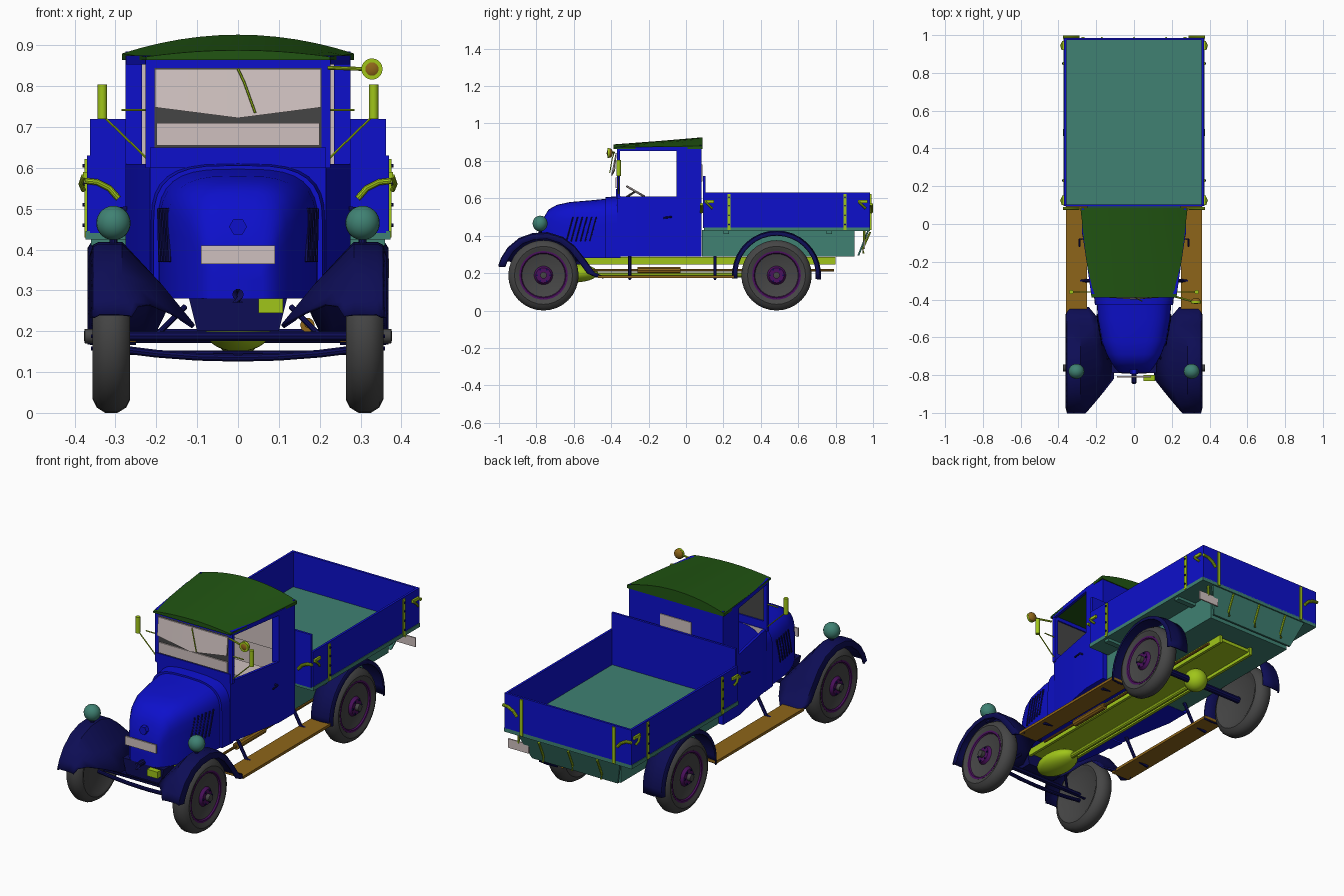
import bpy, bmesh, math
from mathutils import Vector, Matrix

default_cube = bpy.data.objects.get("Cube")
if default_cube:
    bpy.data.objects.remove(default_cube, do_unlink=True)


def make_material(name, red, green, blue):
    material = bpy.data.materials.new(name)
    material.use_nodes = True
    colour = (red, green, blue, 1)
    material.diffuse_color = colour
    material.node_tree.nodes["Principled BSDF"].inputs["Base Color"].default_value = colour
    return material


BLUE = make_material("body blue", .004, .005, .6)
NAVY = make_material("fender navy", .004, .004, .09)
GREEN = make_material("roof green", .015, .09, .006)
TEAL = make_material("bed teal", .05, .22, .17)
LIME = make_material("fitting lime", .35, .56, .01)
BROWN = make_material("board brown", .27, .13, .01)
PURPLE = make_material("wheel purple", .07, .005, .11)
RUBBER = make_material("tyre grey", .06, .06, .06)
PALE = make_material("glass beige", .62, .53, .52)

built = []


def finish(name, bm, *materials):
    """Turn a bmesh into a linked object."""
    bmesh.ops.recalc_face_normals(bm, faces=bm.faces)
    mesh = bpy.data.meshes.new(name)
    bm.to_mesh(mesh)
    bm.free()
    for material in materials:
        mesh.materials.append(material)
    obj = bpy.data.objects.new(name, mesh)
    bpy.context.collection.objects.link(obj)
    built.append(obj)
    return obj


def loft(name, sections, *materials, closed=True, caps=True, thick=0, rule=None):
    """Skin a row of equal cross-sections; rule(section) picks a material slot."""
    bm = bmesh.new()
    rings = [[bm.verts.new(p) for p in section] for section in sections]
    count = len(rings[0])
    for row, (a, b) in enumerate(zip(rings, rings[1:])):
        for i in range(count if closed else count - 1):
            j = (i + 1) % count
            face = bm.faces.new((a[i], a[j], b[j], b[i]))
            face.material_index = rule(row) if rule else 0
    if caps and closed:
        bm.faces.new(rings[0])
        last = bm.faces.new(rings[-1])
        last.material_index = rule(len(rings) - 1) if rule else 0
    obj = finish(name, bm, *materials)
    if thick:
        solid = obj.modifiers.new("thickness", "SOLIDIFY")
        solid.thickness = thick
        solid.offset = 0
    return obj


def box(name, x, y, z, material):
    ring = [(x[0], y[0]), (x[1], y[0]), (x[1], y[1]), (x[0], y[1])]
    return loft(name, [[(a, b, height) for a, b in ring] for height in z], material)


def tube(name, points, radius, material, sides=10):
    points = [Vector(p) for p in points]
    rings = []
    for i, p in enumerate(points):
        along = points[min(i + 1, len(points) - 1)] - points[max(i - 1, 0)]
        turn = along.to_track_quat("Z", "Y")
        angles = [math.tau * k / sides for k in range(sides)]
        rings.append([p + turn @ Vector((math.cos(a) * radius, math.sin(a) * radius, 0)) for a in angles])
    return loft(name, rings, material)


def lathe(name, profile, centre, *materials, sides=32, rule=None):
    """Spin an (x, radius) profile around the x direction."""
    angles = [math.tau * k / sides for k in range(sides)]
    rings = [[(centre[0] + x, centre[1] + r * math.cos(a), centre[2] + r * math.sin(a)) for a in angles]
             for x, r in profile]
    return loft(name, rings, *materials, rule=rule)


def ball(name, centre, radii, material):
    bm = bmesh.new()
    place = Matrix.Translation(centre) @ Matrix.Diagonal((*radii, 1))
    bmesh.ops.create_uvsphere(bm, u_segments=24, v_segments=14, radius=1, matrix=place)
    return finish(name, bm, material)


def both(obj):
    """Name the part for the left and copy it to the right."""
    twin = obj.copy()
    twin.data = obj.data.copy()
    twin.data.transform(Matrix.Scale(-1, 4, (1, 0, 0)))
    twin.data.flip_normals()
    twin.name = "right_" + obj.name
    obj.name = "left_" + obj.name
    bpy.context.collection.objects.link(twin)
    built.append(twin)


# Wheels
for end, axle_y in (("front", -.762), ("rear", .484)):
    hub = (.31, axle_y, .188)
    tyre = [(-.03, .12), (-.042, .14), (-.046, .155), (-.036, .175), (-.015, .188),
            (.015, .188), (.036, .175), (.046, .155), (.042, .14), (.03, .12)]
    both(lathe(end + "_tyre", tyre, hub, RUBBER))
    disc = [(-.02, .13), (.037, .13), (.037, .12), (.022, .11), (.03, .05), (.045, .04), (.045, .025)]
    both(lathe(end + "_wheel_disc", disc, hub, PURPLE))
    both(lathe(end + "_hub_cap", [(.04, .018), (.065, .018), (.067, .01)], hub, RUBBER, sides=12))
    for k in range(6):
        a = math.tau * k / 6
        spot = Vector((.34, axle_y + .035 * math.cos(a), .188 + .035 * math.sin(a)))
        both(tube(end + "_wheel_bolt", [spot, spot + Vector((.02, 0, 0))], .005, NAVY, sides=6))

# Axles and steering
tube("rear_axle", [(-.3, .484, .188), (.3, .484, .188)], .018, NAVY)
ball("differential", (0, .484, .2), (.06, .06, .06), LIME)
tube("front_axle", [(-.34, -.762, .188), (.34, -.762, .188)], .012, NAVY)
tube("front_spring", [(x / 10, -.762, .135 + .0025 * x * x) for x in range(-3, 4)], .01, NAVY)
tube("steering_rod", [(-.3, -.72, .147), (.3, -.72, .147)], .006, NAVY)
both(tube("axle_brace", [(.2, -.762, .19), (.13, -.7, .26)], .007, NAVY))

# Chassis and underside
box("chassis_pan", (-.1, .1), (-.7, .79), (.262, .28), LIME)
both(box("chassis_rail", (.09, .105), (-.72, .8), (.245, .286), LIME))
ball("engine_sump", (0, -.6, .2), (.08, .13, .05), LIME)
tube("torque_tube", [(0, -.58, .19), (0, .45, .19)], .014, LIME)
box("front_lime_plate", (.05, .11), (-.83, -.8), (.245, .28), LIME)
tube("exhaust_pipe", [(.17, -.5, .215), (.17, .79, .215)], .007, BROWN)
tube("muffler", [(.17, -.26, .215), (.17, -.24, .215), (.17, -.05, .215), (.17, -.03, .215)], .018, BROWN)
both(box("running_board", (.25, .36), (-.47, .26), (.174, .188), BROWN))
for y in (-.3, .155):
    both(tube("board_bracket", [(.2, y, .29), (.26, y, .185), (.34, y, .172)], .009, NAVY, sides=6))

# Front fenders: crown, outer lip and an apron sloping down to the hood
arch = [(-1, .24, .26, .235), (-.985, .28, .245, .26), (-.95, .335, .215, .265), (-.89, .385, .165, .245),
        (-.82, .41, .11, .215), (-.74, .415, .11, .21), (-.66, .39, .14, .23), (-.6, .345, .16, .25),
        (-.54, .27, .175, .25), (-.49, .2, .2, .2), (-.44, .18, .24, .18)]
sections = []
for y, z, inner_x, inner_z in arch:
    lip = Vector((.36, y, z)).lerp(Vector((.36, -.762, .19)), .14)
    middle = ((.27 + inner_x) / 2, y, (z + inner_z) / 2)
    sections.append([lip, (.352, y, z - .006), (.34, y, z), (.285, y, z), middle, (inner_x, y, inner_z)])
both(loft("front_fender", sections, NAVY, closed=False, thick=.008))

# Rear fenders
sections = []
for step in range(19):
    a = math.radians(-6 + step * 10.6)
    ring = [(x, .484 + r * math.cos(a), .19 + r * math.sin(a))
            for x, r in ((.365, .212), (.355, .228), (.31, .234), (.25, .23))]
    sections.append(ring)
both(loft("rear_fender", sections, NAVY, closed=False, thick=.008))


# Hood: straight sides under a soft arch, narrowing to the nose
def hood_section(y, half, top, bottom=.28):
    spring = bottom + .55 * (top - bottom)
    ring = [(half, y, bottom)]
    for k in range(17):
        a = math.pi * k / 16
        c, s = math.cos(a), math.sin(a)
        ring.append((half * math.copysign(abs(c) ** .6, c), y, spring + (top - spring) * abs(s) ** .7))
    return ring + [(-half, y, bottom)]


stations = [(-.42, .197, .598), (-.5, .192, .59), (-.62, .172, .58), (-.69, .145, .565),
            (-.735, .12, .54), (-.765, .1, .49), (-.785, .08, .42), (-.792, .06, .36)]
loft("hood", [hood_section(*s) for s in stations], BLUE)
loft("cowl", [hood_section(-.35, .215, .612), hood_section(-.43, .207, .606)], BLUE)
loft("front_apron", [[(-.12, y, .28), (.12, y, .28), (.1, y, .2), (-.1, y, .2)] for y in (-.79, -.7)], NAVY)
for k in range(6):
    y = -.64 + .025 * k
    x = .168 + .025 * (y + .64) / .14
    both(tube("hood_louvre", [(x, y, .37), (x + .003, y + .035, .5)], .005, NAVY, sides=6))
tube("starting_crank", [(0, -.78, .29), (0, -.835, .29), (0, -.835, .27)], .014, NAVY)
box("front_plate", (-.09, .09), (-.812, -.804), (.365, .41), PALE)
tube("nose_cap", [(0, -.77, .456), (0, -.795, .456)], .022, BLUE, sides=6)
both(ball("headlamp", (.305, -.78, .465), (.042, .04, .042), TEAL))
both(tube("headlamp_post", [(.305, -.78, .44), (.305, -.78, .4)], .01, NAVY))

# Cab tub, tapering forward, with a pale interior
plan = [(.215, -.37), (.275, -.05), (.275, .083), (-.275, .083), (-.275, -.05), (-.215, -.37)]
levels = [(1, .288), (1, .61), (.95, .61), (.95, .42)]
loft("cab_tub", [[(x * k, y * k, z) for x, y in plan] for k, z in levels], BLUE, PALE,
     rule=lambda row: int(row >= 2))
box("seat", (-.23, .23), (-.1, .05), (.42, .5), PALE)
box("cab_back", (-.275, .275), (.073, .083), (.6, .885), BLUE)
box("cab_back_lining", (-.262, .262), (.066, .073), (.6, .86), PALE)
box("rear_window", (-.09, .09), (.08, .087), (.69, .78), PALE)
both(box("cab_quarter", (.264, .275), (-.05, .08), (.6, .875), BLUE))
both(box("cab_quarter_post", (.235, .27), (-.052, -.035), (.6, .87), BLUE))
both(box("windscreen_pillar", (.205, .226), (-.37, -.352), (.6, .875), BLUE))
both(loft("window_header", [[(x - .014, y, .853), (x, y, .853), (x, y, .875), (x - .014, y, .875)]
                            for x, y in ((.226, -.37), (.275, -.04))], BLUE))
both(tube("door_handle", [(.272, -.08, .5), (.288, -.08, .5), (.288, -.12, .495)], .005, NAVY))

# Windscreen
box("windscreen_sill", (-.215, .215), (-.375, -.355), (.6, .65), BLUE)
box("windscreen_header", (-.215, .215), (-.37, -.355), (.845, .875), BLUE)
box("windscreen_frame", (-.21, .21), (-.37, -.362), (.648, .85), RUBBER)
box("lower_glass", (-.2, .2), (-.376, -.37), (.655, .71), PALE)
loft("upper_glass", [[(x, -.376, .842), (x, -.37, .842), (x, y + .006, z), (x, y, z)]
                     for x, y, z in ((-.203, -.385, .748), (0, -.4, .722), (.203, -.385, .748))], PALE)
tube("wiper", [(0, -.385, .842), (.015, -.395, .81), (.042, -.408, .735)], .003, LIME, sides=6)
tube("steering_column", [(.1, -.36, .58), (.1, -.27, .637)], .006, RUBBER)
rim = [(.1 + .055 * math.cos(a), -.27 + .045 * math.sin(a), .637 - .026 * math.sin(a))
       for a in [math.tau * k / 20 for k in range(21)]]
tube("steering_wheel", rim, .006, PALE, sides=6)

# Arched roof, low and narrow at the front
sections = []
for y, half, edge, top in ((-.388, .225, .872, .888), (-.15, .257, .876, .906), (.088, .284, .88, .926)):
    crown = [(half * u / 6, y, top - (top - edge) * (u / 6) ** 2) for u in range(-6, 7)]
    sections.append(crown + [(half, y, .864), (-half, y, .864)])
loft("roof", sections, GREEN)

# Mirror and side lamps
tube("mirror_arm", [(.22, -.385, .845), (.31, -.41, .842)], .005, LIME)
tube("mirror_face", [(.328, -.42, .842), (.328, -.408, .842)], .026, LIME, sides=20)
ball("mirror_back", (.328, -.408, .842), (.025, .016, .025), BROWN)
both(tube("side_lamp", [(.332, -.36, .72), (.332, -.36, .804)], .0115, LIME, sides=12))
both(tube("side_lamp_stay", [(.225, -.36, .625), (.325, -.36, .722)], .003, LIME, sides=6))
both(tube("side_lamp_bar", [(.225, -.36, .742), (.285, -.36, .742)], .003, LIME, sides=6))

# Cargo bed
box("bed_floor", (-.373, .373), (.095, .985), (.425, .445), TEAL)
both(box("bed_side", (.358, .37), (.095, .985), (.44, .63), BLUE))
box("headboard", (-.362, .362), (.092, .104), (.44, .72), BLUE)
box("tailboard", (-.37, .37), (.973, .985), (.44, .63), BLUE)
box("bed_understructure", (-.25, .25), (.085, .9), (.288, .43), TEAL)
for y in (.2, .75):
    both(box("floor_cross_rib", (.24, .36), (y, y + .03), (.41, .43), TEAL))
loft("rear_flap", [[(-w, y, z), (w, y, z), (w, y + .01, z), (-w, y + .01, z)]
                   for w, y, z in ((.3, .97, .43), (.25, .917, .295))], TEAL)
for x in (-.17, 0, .17):
    tube("flap_hook", [(x, .985, .42), (x, .945, .33), (x, .95, .305)], .006, LIME, sides=6)
box("rear_plate", (.25, .37), (.95, .957), (.33, .378), PALE)
tube("rear_plate_stay", [(.31, .953, .43), (.31, .953, .37)], .006, LIME)

# Hinge straps, latches and curved handles
for y in (.23, .85):
    both(box("side_strap", (.369, .376), (y - .008, y + .008), (.43, .622), LIME))
    for z in (.46, .51, .56, .605):
        both(tube("strap_bolt", [(.374, y, z), (.381, y, z)], .005, NAVY, sides=6))
both(box("tail_strap", (.262, .278), (.984, .991), (.43, .622), LIME))
for y in (.125, .945):
    both(box("latch_plate", (.369, .38), (y - .025, y + .025), (.575, .59), LIME))
    both(tube("latch_hook", [(.378, y - .02, .58), (.385, y, .56), (.378, y + .015, .545)], .006, LIME))
for end, y in (("front", .083), ("tail", .991)):
    both(tube(end + "_handle", [(.375, y, .568), (.345, y, .565), (.315, y, .55), (.293, y, .525)], .008, LIME))

# Smooth the curved surfaces, keep the creases
bpy.ops.object.select_all(action="DESELECT")
for obj in built:
    obj.select_set(True)
bpy.context.view_layer.objects.active = built[0]
bpy.ops.object.shade_smooth_by_angle(angle=math.radians(35))
